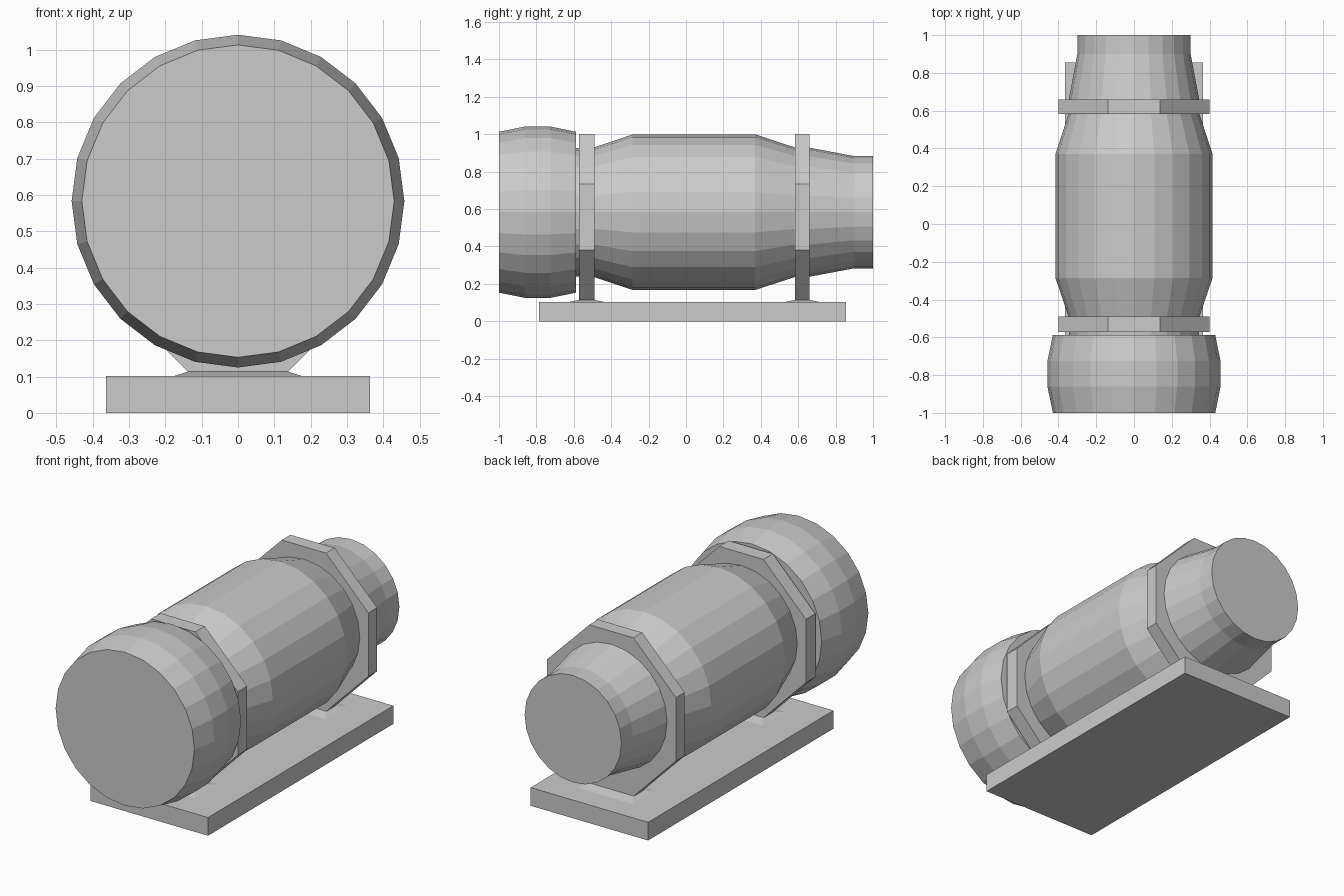
import bpy, bmesh
from math import sin, cos, pi

if "Cube" in bpy.data.objects:
    bpy.data.objects.remove(bpy.data.objects["Cube"])

AXIS_Z = 0.583


def loft(name, rings):
    """Skin a list of equal-length vertex rings and cap both ends."""
    bm = bmesh.new()
    rows = [[bm.verts.new(p) for p in ring] for ring in rings]
    n = len(rows[0])
    for a, b in zip(rows, rows[1:]):
        for i in range(n):
            j = (i + 1) % n
            bm.faces.new((a[i], a[j], b[j], b[i]))
    bm.faces.new(rows[0])
    bm.faces.new(rows[-1])
    bmesh.ops.recalc_face_normals(bm, faces=bm.faces)
    mesh = bpy.data.meshes.new(name)
    bm.to_mesh(mesh)
    bm.free()
    obj = bpy.data.objects.new(name, mesh)
    bpy.context.collection.objects.link(obj)
    return obj


def circle(y, r, sides=24):
    return [(r * sin(2 * pi * i / sides), y, AXIS_Z + r * cos(2 * pi * i / sides))
            for i in range(sides)]


def rect(x, y0, y1, z):
    return [(-x, y0, z), (x, y0, z), (x, y1, z), (-x, y1, z)]


# Turned body: wide front drum, neck, barrel and tapered tail in one profile
profile = [(-1.0, 0.43), (-0.86, 0.458), (-0.725, 0.458), (-0.587, 0.43),
           (-0.587, 0.343), (-0.49, 0.347), (-0.285, 0.416), (0.37, 0.416),
           (0.58, 0.347), (0.66, 0.345), (0.90, 0.3), (1.0, 0.3)]
loft("turned_body", [circle(y, r) for y, r in profile])

# Base plate
loft("base_plate", [rect(0.364, -0.785, 0.855, 0), rect(0.364, -0.785, 0.855, 0.102)])

# Eight-sided clamps, each on a flared foot
half = [(0.137, 0.112), (0.4, 0.38), (0.4, 0.735), (0.137, 1.0)]
outline = half + [(-x, z) for x, z in reversed(half)]
for label, y0, y1 in (("front", -0.573, -0.49), ("rear", 0.583, 0.66)):
    loft(label + "_clamp", [[(x, y, z) for x, z in outline] for y in (y0, y1)])
    loft(label + "_clamp_foot", [rect(0.18, y0 - 0.07, y1 + 0.07, 0.1),
                                 rect(0.137, y0, y1, 0.114)])
